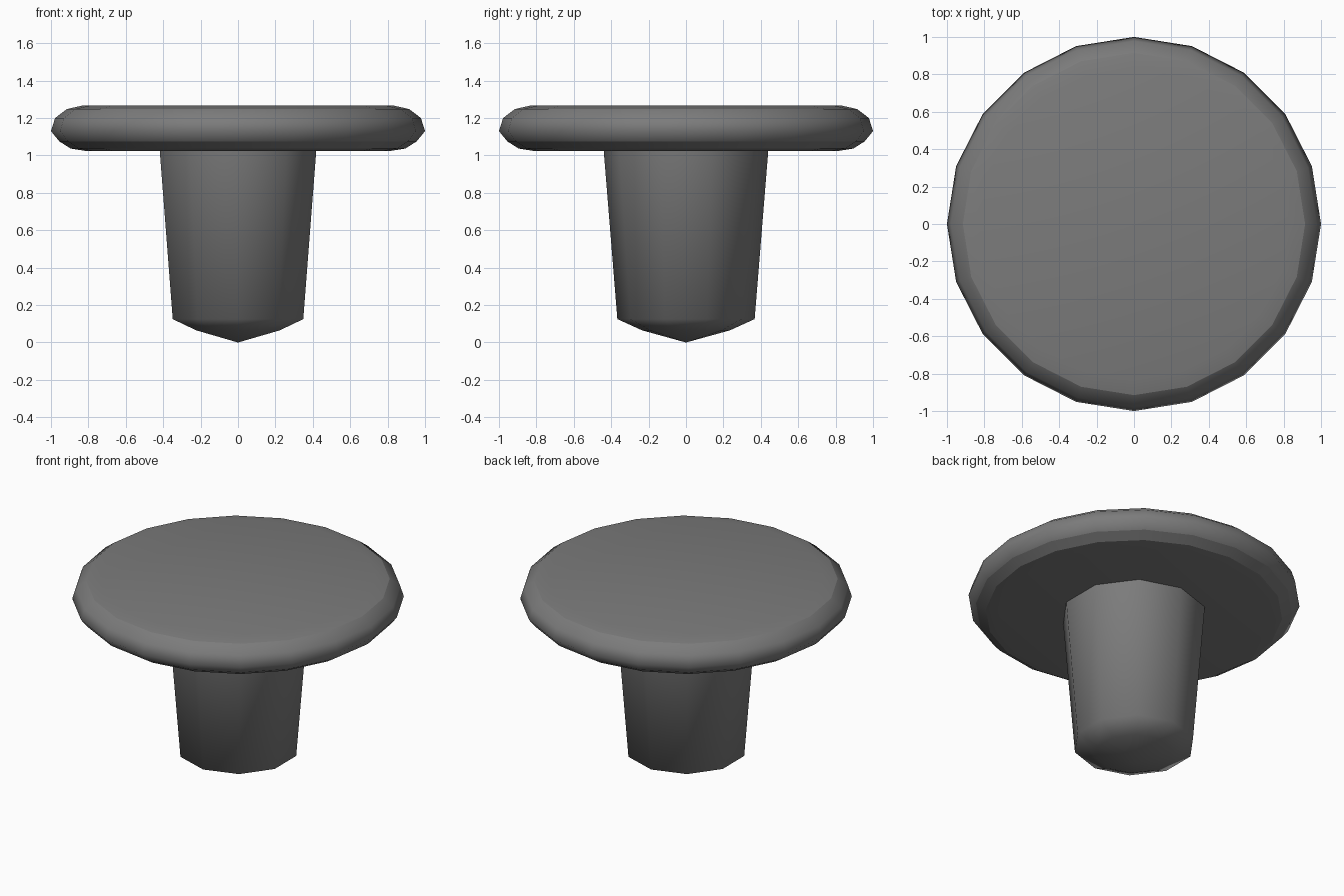
import bpy, bmesh
from math import sin, cos, pi

if "Cube" in bpy.data.objects:
    bpy.data.objects.remove(bpy.data.objects["Cube"])

# Dark grey finish shared by both parts
dark = bpy.data.materials.new("dark_grey")
dark.diffuse_color = (0.2, 0.2, 0.2, 1)
dark.use_nodes = True
dark.node_tree.nodes["Principled BSDF"].inputs["Base Color"].default_value = dark.diffuse_color


def lathe(name, profile, sides, start, sharp_rings=(), close_top=True):
    """Spin (radius, z) points, listed bottom to top, into a faceted solid."""
    bm = bmesh.new()
    rings = []
    for r, z in profile:
        if r == 0:
            rings.append([bm.verts.new((0, 0, z))] * sides)
        else:
            rings.append([bm.verts.new((r * cos(start + 2 * pi * i / sides),
                                        r * sin(start + 2 * pi * i / sides), z))
                          for i in range(sides)])
    for a, b in zip(rings, rings[1:]):
        for i in range(sides):
            j = (i + 1) % sides
            bm.faces.new(dict.fromkeys((a[i], a[j], b[j], b[i])))
    if profile[0][0] > 0:
        bm.faces.new(rings[0][::-1])
    if close_top:
        bm.faces.new(rings[-1])
    bmesh.ops.recalc_face_normals(bm, faces=bm.faces)
    for f in bm.faces:
        f.smooth = True
    for k in sharp_rings:
        for i in range(sides):
            e = bm.edges.get((rings[k][i], rings[k][(i + 1) % sides]))
            e.smooth = False
    mesh = bpy.data.meshes.new(name)
    bm.to_mesh(mesh)
    bm.free()
    mesh.materials.append(dark)
    obj = bpy.data.objects.new(name, mesh)
    bpy.context.collection.objects.link(obj)
    return obj


# Round flat head with a rolled rim, creased above and below
lathe("head", [(0.82, 1.025), (0.895, 1.037), (0.955, 1.075), (1.0, 1.13),
               (0.978, 1.2), (0.915, 1.248), (0.83, 1.267)],
      20, 0, sharp_rings=(1, 2, 5))

# Tapered ten-sided shank with a blunt pointed tip
lathe("shank", [(0, 0), (0.235, 0.065), (0.367, 0.125), (0.44, 1.026)],
      10, pi / 2, close_top=False)
